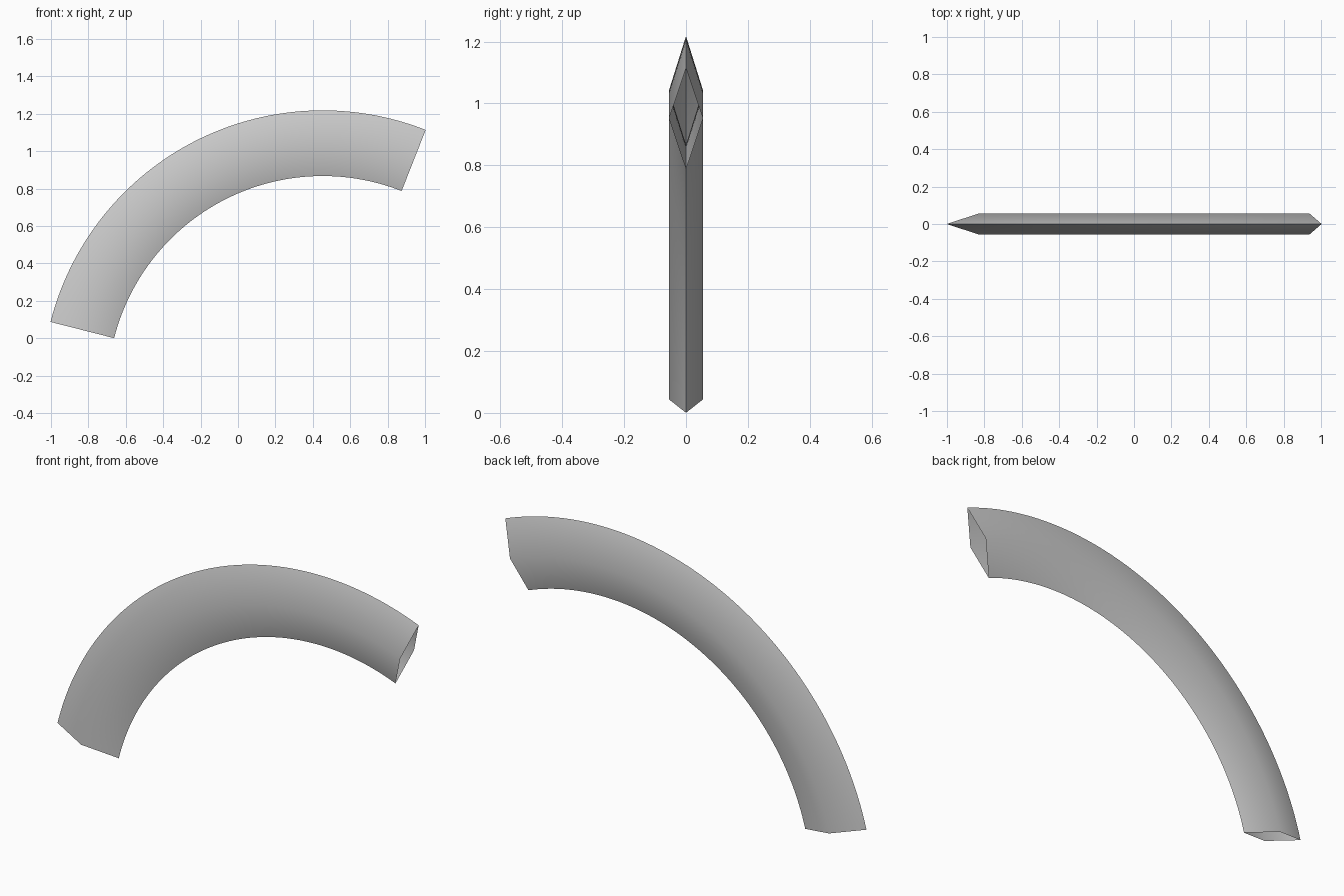
import bpy, bmesh, math

if "Cube" in bpy.data.objects:
    bpy.data.objects.remove(bpy.data.objects["Cube"])

# Arc centre, radii and end angles
CX, CZ = 0.453, -0.284
R_OUT, R_IN, HALF = 1.502, 1.151, 0.055
A0, A1 = math.radians(165.7), math.radians(68.5)
SEGMENTS = 64

# Diamond cross-section as (radius, y)
R_MID = (R_OUT + R_IN) / 2
section = [(R_OUT, 0), (R_MID, -HALF), (R_IN, 0), (R_MID, HALF)]

# Sweep the section along the arc as an open-ended thin shell
bm = bmesh.new()
rings = []
for i in range(SEGMENTS + 1):
    a = A0 + (A1 - A0) * i / SEGMENTS
    rings.append([bm.verts.new((CX + r * math.cos(a), y, CZ + r * math.sin(a)))
                  for r, y in section])
for p, q in zip(rings, rings[1:]):
    for k in range(4):
        n = (k + 1) % 4
        bm.faces.new((p[k], p[n], q[n], q[k]))

# Outward normals: the first face is the upper front facet
bm.normal_update()
bm.faces.ensure_lookup_table()
if bm.faces[0].normal.y > 0:
    bmesh.ops.reverse_faces(bm, faces=bm.faces[:])

mesh = bpy.data.meshes.new("curved_tube")
bm.to_mesh(mesh)
bm.free()
tube = bpy.data.objects.new("curved_tube", mesh)
bpy.context.collection.objects.link(tube)

# Soft side ridges, crisp outer and inner rims
bpy.context.view_layer.objects.active = tube
tube.select_set(True)
bpy.ops.object.shade_smooth_by_angle(angle=math.radians(60))
